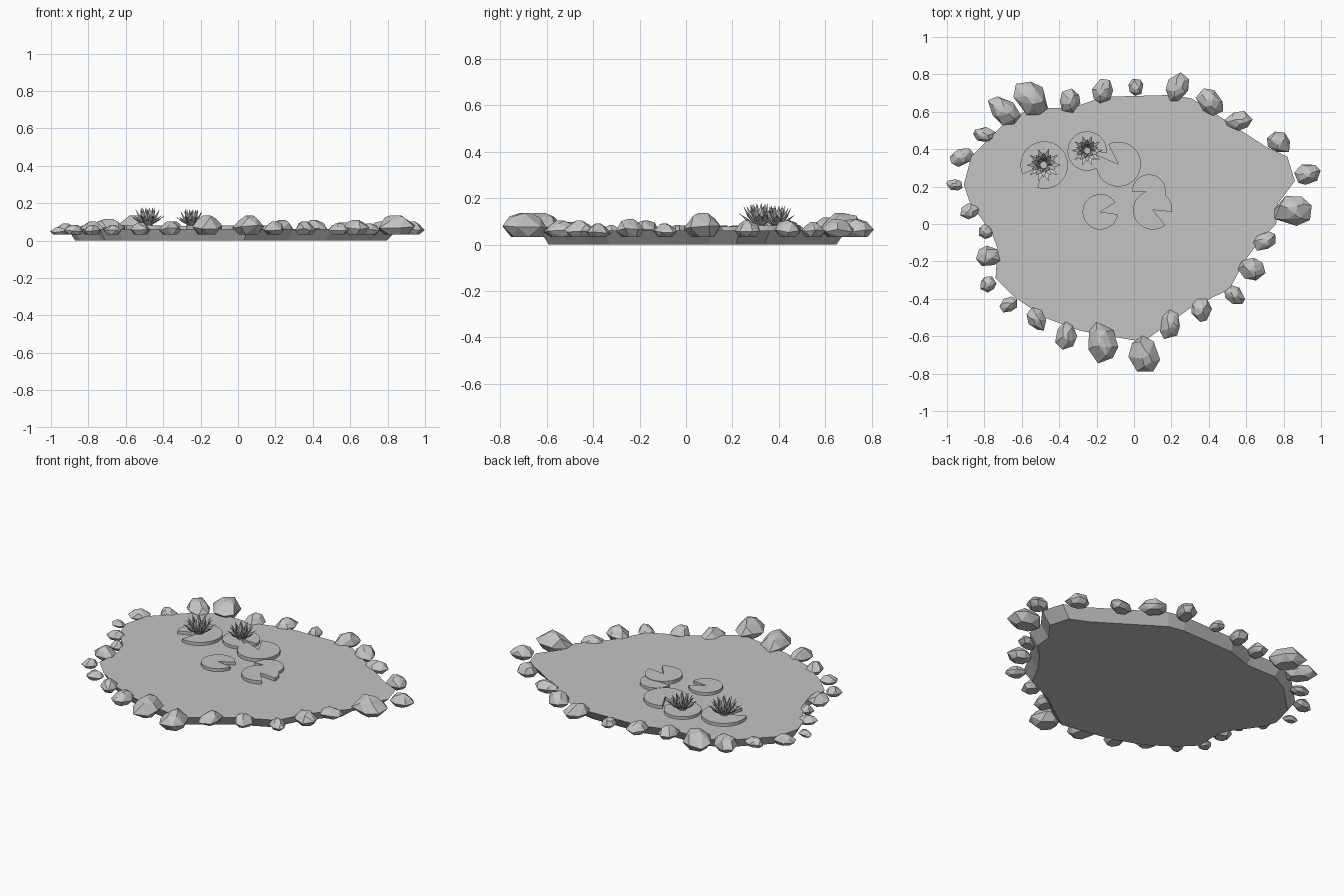
import bpy, bmesh, math, random
from mathutils import Vector, Matrix

random.seed(7)
cube = bpy.data.objects.get("Cube")
if cube:
    bpy.data.objects.remove(cube, do_unlink=True)

GREY = (0.55, 0.55, 0.55, 1.0)
stone_grey = bpy.data.materials.new("stone_grey")
stone_grey.use_nodes = True
stone_grey.diffuse_color = GREY
stone_grey.node_tree.nodes["Principled BSDF"].inputs["Base Color"].default_value = GREY

WATER_Z = 0.062


def finish(bm, name):
    """Turn a bmesh into a flat shaded object."""
    bmesh.ops.recalc_face_normals(bm, faces=bm.faces)
    mesh = bpy.data.meshes.new(name)
    bm.to_mesh(mesh)
    bm.free()
    mesh.materials.append(stone_grey)
    obj = bpy.data.objects.new(name, mesh)
    bpy.context.collection.objects.link(obj)
    return obj


def prism(name, bottom, top):
    """Closed solid between two matching outlines."""
    bm = bmesh.new()
    low = [bm.verts.new(p) for p in bottom]
    high = [bm.verts.new(p) for p in top]
    bm.faces.new(low)
    bm.faces.new(high)
    for i in range(len(low)):
        j = (i + 1) % len(low)
        bm.faces.new((low[i], low[j], high[j], high[i]))
    return finish(bm, name)


def add_hull(bm, points):
    """Add the convex hull of some points to a bmesh."""
    verts = [bm.verts.new(p) for p in points]
    result = bmesh.ops.convex_hull(bm, input=verts)
    spare = {g for g in result["geom_interior"] + result["geom_unused"]
             if isinstance(g, bmesh.types.BMVert)}
    bmesh.ops.delete(bm, geom=list(spare), context="VERTS")


# Pond basin: the shoreline in hundredths, narrowing to the floor
shore = [(-91, 21), (-87, 36), (-68, 55), (-55, 62), (-34, 62), (-16, 68),
         (21, 69), (31, 67), (48, 56), (71, 41), (82, 36), (86, 23),
         (77, 11), (76, 0), (68, -8), (59, -20), (51, -35), (30, -45),
         (5, -63), (-13, -60), (-29, -57), (-48, -50), (-64, -39),
         (-74, -29), (-73, -13), (-76, -5), (-88, 12)]
prism("pond_basin",
      [(x * 0.0094 - 0.015, y * 0.0094, 0) for x, y in shore],
      [(x / 100, y / 100, WATER_Z) for x, y in shore])


# Shore rocks: x, y, length, width in hundredths, then heading in degrees
def rock(name, x, y, length, width, heading):
    height = 0.0064 * width
    points = []
    for level, radius, sides in ((0, 0.62, 6), (0.38, 1, 7), (0.8, 0.66, 5), (1, 0.3, 3)):
        turn = random.uniform(0, math.tau)
        for i in range(sides):
            a = turn + math.tau * (i + random.uniform(-0.2, 0.2)) / sides
            r = radius * random.uniform(0.88, 1.06)
            z = level + random.uniform(-0.1, 0.1) * (0 < level < 1)
            points.append(Vector((r * math.cos(a), r * math.sin(a), z)))
    # Fit the irregular stone to its intended size
    for axis, size in ((0, length / 100), (1, width / 100)):
        low = min(p[axis] for p in points)
        span = max(p[axis] for p in points) - low
        for p in points:
            p[axis] = ((p[axis] - low) / span - 0.5) * size
    place = Matrix.Translation((x / 100, y / 100, 0.033)) @ Matrix.Rotation(math.radians(heading), 4, "Z")
    bm = bmesh.new()
    add_hull(bm, [place @ Vector((p.x, p.y, p.z * height)) for p in points])
    bmesh.ops.dissolve_limit(bm, angle_limit=math.radians(9), verts=bm.verts, edges=bm.edges)
    finish(bm, name)


back_rocks = [(-80, 48, 12, 8, -10), (-70, 61, 19, 13, -40), (-55, 68, 21, 16, -50),
              (-34, 66, 13, 11, 80), (-17, 71, 14, 11, 70), (1, 73, 9, 8, 90),
              (23, 73, 16, 12, 60), (41, 65, 16, 12, -45), (56, 55, 15, 10, 10),
              (78, 44, 14, 11, -30)]
left_rocks = [(93, 27, 14, 11, 15), (85, 7, 20, 16, 0), (70, -9, 13, 9, 25),
              (63, -24, 15, 12, -5), (54, -38, 12, 9, -40)]
front_rocks = [(36, -46, 13, 11, 80), (19, -54, 16, 11, 75), (5, -70, 20, 16, -75),
               (-17, -63, 22, 16, -80), (-36, -60, 15, 11, 80), (-52, -51, 14, 10, -60)]
right_rocks = [(-67, -43, 10, 8, 40), (-78, -32, 9, 8, 60), (-78, -17, 13, 11, 0),
               (-79, -4, 8, 8, 0), (-88, 7, 11, 8, 25), (-96, 21, 9, 6, -10),
               (-92, 36, 13, 9, 20)]
for side, rocks in (("back", back_rocks), ("left", left_rocks),
                    ("front", front_rocks), ("right", right_rocks)):
    for i, spec in enumerate(rocks):
        rock(f"{side}_shore_rock_{i + 1}", *spec)


# Lily pads: discs with a wedge cut out
def lily_pad(name, x, y, radius, notch, opening, top):
    outline = [(x, y)]
    steps = 28
    for i in range(steps + 1):
        a = math.radians(notch + opening / 2 + (360 - opening) * i / steps)
        outline.append((x + radius * math.cos(a), y + radius * math.sin(a)))
    prism(name, [(*p, WATER_Z - 0.004) for p in outline], [(*p, top) for p in outline])


pads = [(-0.48, 0.315, 0.127, 228, 50, 0.081), (-0.25, 0.39, 0.105, -25, 40, 0.079),
        (-0.083, 0.32, 0.12, 137, 40, 0.082), (0.08, 0.175, 0.09, 200, 40, 0.079),
        (0.10, 0.075, 0.105, -28, 45, 0.082), (-0.18, 0.065, 0.095, 12, 40, 0.08)]
for i, spec in enumerate(pads):
    lily_pad(f"lily_pad_{i + 1}", *spec)


# Water lilies: rings of pointed petals, steeper toward the middle
def water_lily(name, x, y, size):
    bm = bmesh.new()
    for count, reach, rise, offset in ((10, 1, 0.62, 0), (10, 0.74, 0.98, 0.5), (6, 0.4, 1.1, 0.25)):
        for i in range(count):
            spin = Matrix.Rotation(math.tau * (i + offset) / count, 4, "Z")
            place = Matrix.Translation((x, y, 0.078)) @ spin @ Matrix.Scale(size, 4)
            mid, half = 0.2 + reach * 0.4, 0.13
            petal = [(0.12, 0, 0), (0.2, -0.08, 0.05), (0.2, 0.08, 0.05),
                     (mid, -half, rise * 0.6), (mid, half, rise * 0.6),
                     (mid + 0.06, 0, rise * 0.5), (reach, 0, rise)]
            add_hull(bm, [place @ Vector(p) for p in petal])
    # Seed head at the heart of the flower
    bmesh.ops.create_cone(bm, cap_ends=True, segments=8, radius1=size * 0.3, radius2=size * 0.22,
                          depth=size * 0.4,
                          matrix=Matrix.Translation((x, y, 0.078 + size * 0.2)))
    finish(bm, name)


water_lily("large_water_lily", -0.483, 0.315, 0.092)
water_lily("small_water_lily", -0.25, 0.392, 0.083)
